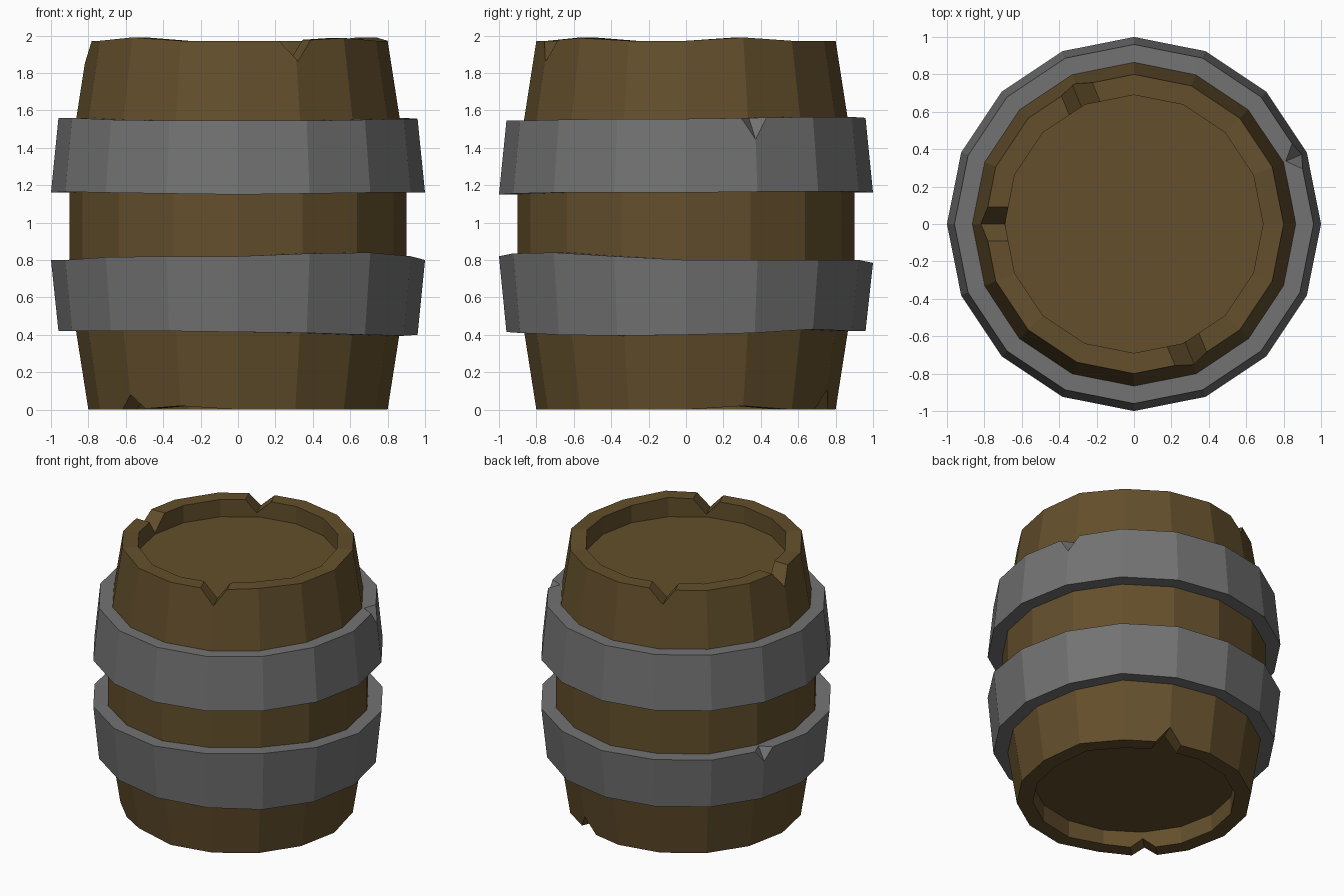
import bpy, bmesh, math
from mathutils import Matrix, Vector

if "Cube" in bpy.data.objects:
    bpy.data.objects.remove(bpy.data.objects["Cube"])

N = 16
STEP = 2 * math.pi / N


def material(name, rgb):
    m = bpy.data.materials.new(name)
    m.diffuse_color = (*rgb, 1)
    m.use_nodes = True
    m.node_tree.nodes["Principled BSDF"].inputs["Base Color"].default_value = m.diffuse_color
    return m


wood = material("wood", (0.125, 0.078, 0.025))
iron = material("iron", (0.17, 0.17, 0.17))


def add_object(name, bm, mat=None):
    bmesh.ops.recalc_face_normals(bm, faces=bm.faces[:])
    me = bpy.data.meshes.new(name)
    bm.to_mesh(me)
    bm.free()
    ob = bpy.data.objects.new(name, me)
    bpy.context.collection.objects.link(ob)
    if mat:
        me.materials.append(mat)
    return ob


def lathe(name, rings, mat, closed):
    """Each ring is (radius, height list); closed joins last ring to first."""
    bm = bmesh.new()
    loops = [[bm.verts.new((r * math.cos(k * STEP), r * math.sin(k * STEP), z[k]))
              for k in range(N)] for r, z in rings]
    pairs = list(zip(loops, loops[1:]))
    if closed:
        pairs.append((loops[-1], loops[0]))
    else:
        bm.faces.new(loops[0])
        bm.faces.new(loops[-1])
    for a, b in pairs:
        for k in range(N):
            j = (k + 1) % N
            bm.faces.new((a[k], a[j], b[j], b[k]))
    return add_object(name, bm, mat)


def cut(target, shapes):
    """Subtract convex point sets, each turned to corner k of the barrel."""
    bm = bmesh.new()
    for k, pts in shapes:
        rot = Matrix.Rotation(k * STEP, 3, 'Z')
        vs = [bm.verts.new(rot @ Vector(p)) for p in pts]
        bmesh.ops.convex_hull(bm, input=vs)
    cutter = add_object("notch_cutter", bm)
    cutter.hide_render = True
    mod = target.modifiers.new("notches", 'BOOLEAN')
    mod.operation = 'DIFFERENCE'
    mod.solver = 'EXACT'
    mod.object = cutter
    bpy.context.view_layer.objects.active = target
    bpy.ops.object.modifier_apply(modifier=mod.name)
    bpy.data.objects.remove(cutter)


def rim_notch(z, depth, skew):
    """Radial V groove; negative depth cuts upward from the bottom rim."""
    up = 0.05 if depth > 0 else -0.05
    w = 0.09 * (1 + 0.05 / abs(depth))
    return [p for r in (0.6, 0.95)
            for p in ((r, -w, z + up), (r, w, z + up), (r, skew, z - depth))]


def band_notch(z, r):
    """Tapering chip in the upper outer edge of a band."""
    return [(r - 0.14, 0, z + 0.07), (r + 0.14, -0.3, z + 0.07),
            (r + 0.14, 0.3, z + 0.07), (r + 0.14, 0, z - 0.27)]


def level(z, bumps={}):
    return [z + bumps.get(k, 0) for k in range(N)]


# Wooden barrel with recessed ends and slightly uneven rims
top = level(1.972, {1: 0.018, 10: 0.018, 14: 0.015})
bottom = level(0, {1: 0.02, 11: 0.02})
barrel = lathe("barrel_body", [
    (0.69, level(0.13)), (0.69, bottom), (0.8, bottom), (0.9, level(0.64)),
    (0.9, level(1.33)), (0.8, top), (0.69, top), (0.69, level(1.842))], wood, False)
cut(barrel, [(5, rim_notch(1.972, 0.10, 0.02)), (8, rim_notch(1.972, 0.12, 0)),
             (13, rim_notch(1.972, 0.11, 0.01)),
             (10, rim_notch(0, -0.08, 0)), (3, rim_notch(0, -0.11, 0))])

# Upper iron band, wider at its lower edge
u_top = [1.555, 1.56, 1.565, 1.565, 1.56, 1.56, 1.56, 1.56,
         1.56, 1.56, 1.55, 1.545, 1.545, 1.545, 1.55, 1.555]
u_bot = [1.16, 1.165, 1.165, 1.165, 1.16, 1.16, 1.16, 1.16,
         1.16, 1.165, 1.16, 1.155, 1.15, 1.155, 1.16, 1.16]
upper = lathe("upper_band", [(0.86, u_bot), (1.0, u_bot), (0.96, u_top), (0.86, u_top)],
              iron, True)
cut(upper, [(1, band_notch(1.56, 0.96))])

# Lower iron band, wider at its upper edge
l_top = [0.80, 0.80, 0.80, 0.80, 0.785, 0.79, 0.79, 0.80,
         0.80, 0.80, 0.815, 0.82, 0.82, 0.835, 0.84, 0.82]
l_bot = [0.40, 0.41, 0.43, 0.42, 0.42, 0.42, 0.42, 0.42,
         0.42, 0.42, 0.42, 0.42, 0.415, 0.41, 0.40, 0.395]
lower = lathe("lower_band", [(0.86, l_bot), (0.96, l_bot), (1.0, l_top), (0.86, l_top)],
              iron, True)
cut(lower, [(7, band_notch(0.80, 1.0))])
